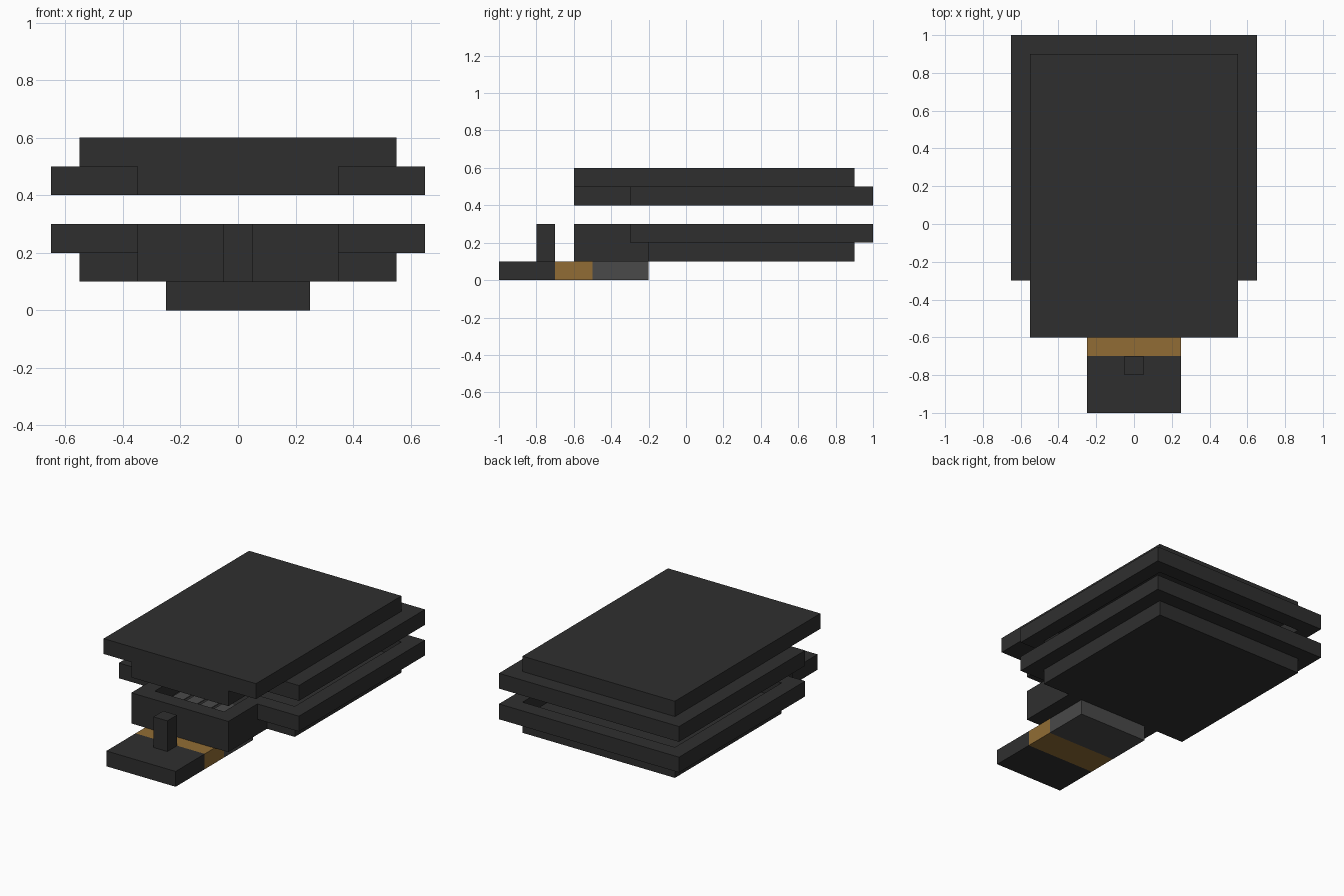
import bpy
import bmesh

cube = bpy.data.objects.get("Cube")
if cube:
    bpy.data.objects.remove(cube, do_unlink=True)


def make_material(name, rgb):
    mat = bpy.data.materials.new(name)
    mat.use_nodes = True
    colour = (*rgb, 1.0)
    mat.diffuse_color = colour
    bsdf = mat.node_tree.nodes["Principled BSDF"]
    bsdf.inputs["Base Color"].default_value = colour
    bsdf.inputs["Roughness"].default_value = 0.8
    return mat


charcoal = make_material("charcoal", (0.028, 0.028, 0.028))
grey = make_material("mid grey", (0.068, 0.068, 0.068))
bronze = make_material("bronze", (0.285, 0.152, 0.035))


def finish(name, bm, mat):
    bmesh.ops.recalc_face_normals(bm, faces=bm.faces[:])
    mesh = bpy.data.meshes.new(name)
    bm.to_mesh(mesh)
    bm.free()
    mesh.materials.append(mat)
    obj = bpy.data.objects.new(name, mesh)
    bpy.context.collection.objects.link(obj)
    return obj


def extrude_faces(bm, faces, height):
    """Raise flat faces into a closed solid."""
    result = bmesh.ops.extrude_face_region(bm, geom=faces, use_keep_orig=True)
    top = [g for g in result["geom"] if isinstance(g, bmesh.types.BMVert)]
    bmesh.ops.translate(bm, verts=top, vec=(0, 0, height))


def mirrored(half):
    """Complete a symmetric outline from its +x half, front to back."""
    return half + [(-x, y) for x, y in reversed(half)]


def slab(name, half, z0, z1, mat):
    bm = bmesh.new()
    face = bm.faces.new([bm.verts.new((x, y, z0)) for x, y in mirrored(half)])
    extrude_faces(bm, [face], z1 - z0)
    return finish(name, bm, mat)


def rim(name, outer, inner, z0, z1, mat):
    bm = bmesh.new()
    a = [bm.verts.new((x, y, z0)) for x, y in mirrored(outer)]
    b = [bm.verts.new((x, y, z0)) for x, y in mirrored(inner)]
    n = len(a)
    faces = [bm.faces.new((a[i], a[(i + 1) % n], b[(i + 1) % n], b[i]))
             for i in range(n)]
    extrude_faces(bm, faces, z1 - z0)
    return finish(name, bm, mat)


def box(name, x0, x1, y0, y1, z0, z1, mat):
    bm = bmesh.new()
    corners = [(x0, y0), (x1, y0), (x1, y1), (x0, y1)]
    face = bm.faces.new([bm.verts.new((x, y, z0)) for x, y in corners])
    extrude_faces(bm, [face], z1 - z0)
    return finish(name, bm, mat)


# Stepped wall outline shared by both shells
outer = [(0.35, -0.6), (0.35, -0.3), (0.65, -0.3), (0.65, 1.0)]
inner = [(0.25, -0.5), (0.25, -0.2), (0.55, -0.2), (0.55, 0.9)]
floor = [(0.35, -0.6), (0.35, -0.2), (0.55, -0.2), (0.55, 0.9)]

# Lower shell: floor and wall
slab("lower_floor", floor, 0.1, 0.2, charcoal)
rim("lower_wall", outer, inner, 0.2, 0.3, charcoal)

# Upper shell: wall and lid
rim("upper_wall", outer, inner, 0.4, 0.5, charcoal)
slab("lid", [(0.55, -0.6), (0.55, 0.9)], 0.5, 0.6, charcoal)

# Tongue under the front, in three coloured sections
for name, y0, y1, mat in (("tongue_tip", -1.0, -0.7, charcoal),
                          ("tongue_band", -0.7, -0.5, bronze),
                          ("tongue_root", -0.5, -0.2, grey)):
    box(name, -0.25, 0.25, y0, y1, 0.0, 0.1, mat)

# Upright post on the tongue tip
box("post", -0.05, 0.05, -0.8, -0.7, 0.1, 0.3, charcoal)

# Row of thin grey plates on the floor of the front opening
for i in range(5):
    x = -0.25 + i * 0.1
    box(f"floor_plate_{i + 1}", x + 0.01, x + 0.09, -0.49, -0.21,
        0.2, 0.204, grey)
